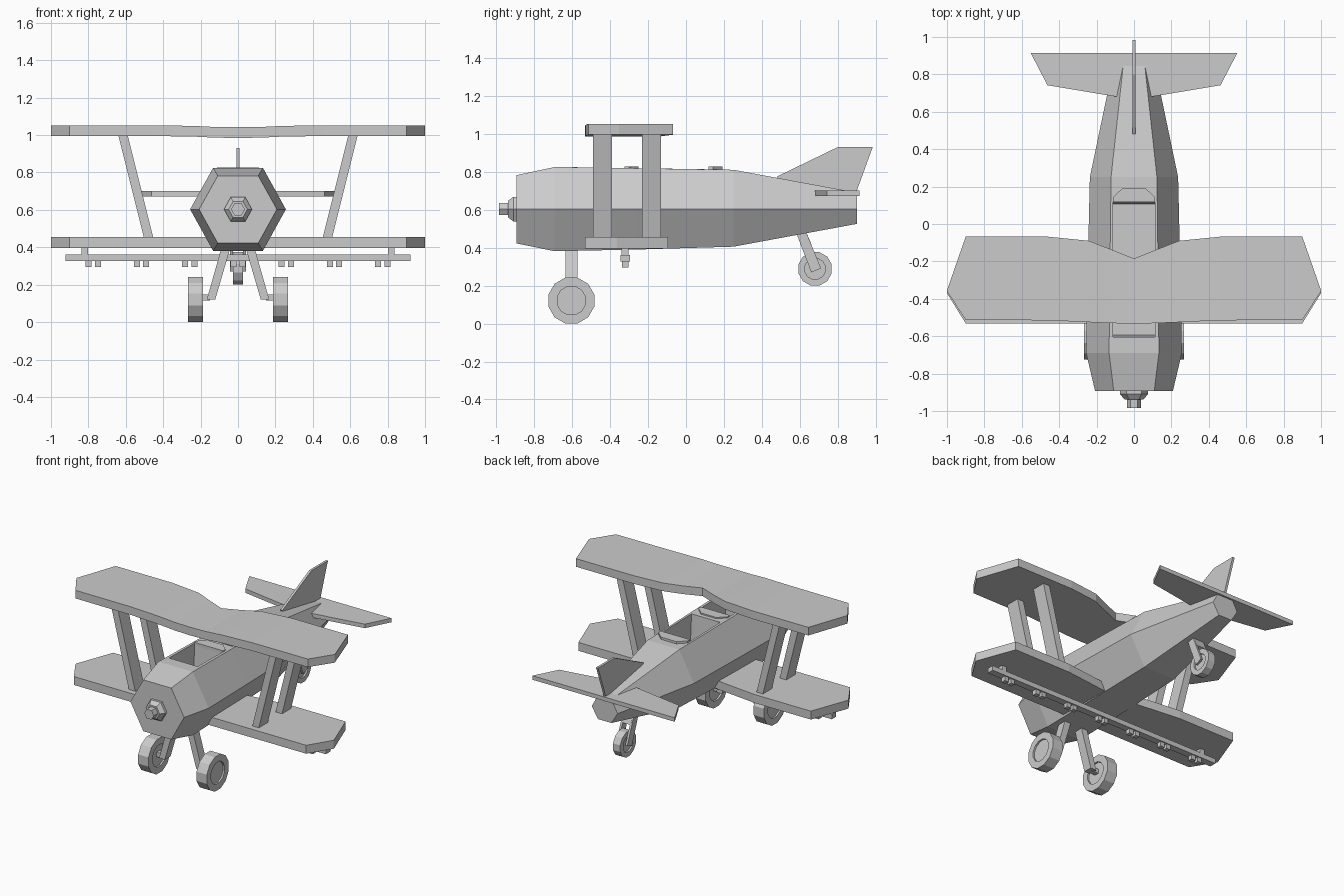
import bpy, bmesh, math
from mathutils import Matrix, Vector

if "Cube" in bpy.data.objects:
    bpy.data.objects.remove(bpy.data.objects["Cube"])

grey = bpy.data.materials.new("light grey")
grey.diffuse_color = (0.6, 0.6, 0.6, 1)
grey.use_nodes = True
grey.node_tree.nodes["Principled BSDF"].inputs["Base Color"].default_value = grey.diffuse_color


def finish(bm, name):
    bmesh.ops.recalc_face_normals(bm, faces=bm.faces)
    me = bpy.data.meshes.new(name)
    bm.to_mesh(me)
    bm.free()
    me.materials.append(grey)
    ob = bpy.data.objects.new(name, me)
    bpy.context.collection.objects.link(ob)
    return ob


def loft(bm, rings):
    """Skin a list of equal-length rings and cap both ends."""
    vs = [[bm.verts.new(p) for p in r] for r in rings]
    n = len(rings[0])
    faces = []
    for a, b in zip(vs, vs[1:]):
        for i in range(n):
            j = (i + 1) % n
            faces.append(bm.faces.new((a[i], a[j], b[j], b[i])))
    bm.faces.new(vs[0])
    bm.faces.new(vs[-1][::-1])
    return faces


def solid(name, rings):
    bm = bmesh.new()
    loft(bm, rings)
    return finish(bm, name)


def box(name, x0, x1, y0, y1, z0, z1):
    return solid(name, [[(x0, y0, z), (x1, y0, z), (x1, y1, z), (x0, y1, z)] for z in (z0, z1)])


def hexagon(y, hw, top, bot, mid=0.603):
    h = hw * 0.52
    return [(hw, y, mid), (h, y, top), (-h, y, top), (-hw, y, mid), (-h, y, bot), (h, y, bot)]


# fuselage: hexagonal loft with two open cockpits sunk in the top
bm = bmesh.new()
faces = loft(bm, [hexagon(-0.893, 0.208, 0.782, 0.422), hexagon(-0.69, 0.256, 0.825, 0.381),
                  hexagon(-0.26, 0.248, 0.818, 0.39), hexagon(0.25, 0.236, 0.81, 0.405),
                  hexagon(0.9, 0.10, 0.69, 0.525)])
for face, y0, y1 in ((faces[7], -0.605, -0.32), (faces[13], -0.22, 0.12)):
    mid_y = face.calc_center_median().y
    bmesh.ops.inset_region(bm, faces=[face], thickness=0.01)
    for v in face.verts:
        v.co = (math.copysign(0.111, v.co.x), y0 if v.co.y < mid_y else y1,
                0.8145 - 0.0158 * (y0 if v.co.y < mid_y else y1))
    pit = bmesh.ops.extrude_discrete_faces(bm, faces=[face])["faces"][0]
    mid_y = pit.calc_center_median().y
    for v in pit.verts:
        v.co.z = 0.62
        v.co.y += 0.012 if v.co.y < mid_y else -0.012
finish(bm, "fuselage")

# raised rims behind the cockpits
for name, y in (("front_cockpit_rim", -0.325), ("rear_cockpit_rim", 0.118)):
    outline = [(-0.113, y), (0.113, y), (0.113, y + 0.025), (0.06, y + 0.075),
               (-0.06, y + 0.075), (-0.113, y + 0.025)]
    solid(name, [[(a, b, z) for a, b in outline] for z in (0.805, 0.827)])

# propeller hub
solid("hub_flange", [hexagon(-0.885, 0.075, 0.668, 0.538), hexagon(-0.91, 0.075, 0.668, 0.538),
                     hexagon(-0.938, 0.05, 0.646, 0.56)])
solid("hub_shaft", [hexagon(-0.93, 0.037, 0.635, 0.571), hexagon(-0.984, 0.037, 0.635, 0.571)])


# wings: chord stations (x, front y, back y, height drop), mirrored
def wing(name, z0, z1, half):
    stations = [(-x, f, b, d) for x, f, b, d in half[::-1]] + half[1:]
    return solid(name, [[(x, f, z0 - d), (x, b, z0 - d), (x, b, z1 - d), (x, f, z1 - d)]
                        for x, f, b, d in stations])


wing("upper_wing", 0.995, 1.052,
     [(0, -0.533, -0.185, 0.01), (0.12, -0.53, -0.137, 0.009), (0.24, -0.525, -0.09, 0.003),
      (0.46, -0.515, -0.068, 0), (0.9, -0.513, -0.068, 0), (1.0, -0.36, -0.355, 0)])
wing("lower_wing", 0.396, 0.455,
     [(0, -0.531, -0.15, 0), (0.24, -0.531, -0.12, 0), (0.46, -0.531, -0.095, 0),
      (0.9, -0.531, -0.095, 0), (1.0, -0.37, -0.365, 0)])
wing("tailplane", 0.672, 0.70,
     [(0, 0.67, 0.913, 0), (0.09, 0.68, 0.913, 0), (0.463, 0.742, 0.913, 0), (0.55, 0.91, 0.913, 0)])

# tail fin
fin = [(0.48, 0.775), (0.80, 0.93), (0.984, 0.93), (0.90, 0.70), (0.85, 0.66), (0.5, 0.72)]
solid("tail_fin", [[(x, y, z) for y, z in fin] for x in (-0.008, 0.008)])


# wheels: twelve sided, with recessed hub faces
def wheel(name, x, y, z, r, hub, width):
    bm = bmesh.new()
    prof = [(hub, -width / 2 + 0.012), (hub, -width / 2), (r, -width / 2),
            (r, width / 2), (hub, width / 2), (hub, width / 2 - 0.012)]
    rings = []
    for rad, dx in prof:
        rings.append([(x + dx, y + rad * math.cos(a), z + rad * math.sin(a))
                      for a in (math.radians(15 + 30 * i) for i in range(12))])
    loft(bm, rings)
    return finish(bm, name)


for side, s in (("left", -1), ("right", 1)):
    # wing struts
    for end, y in (("front", -0.489), ("rear", -0.232)):
        solid(f"{side}_{end}_strut",
              [[(s * x0, y, z), (s * x1, y, z), (s * x1, y + 0.1, z), (s * x0, y + 0.1, z)]
               for x0, x1, z in ((0.45, 0.50, 0.44), (0.59, 0.64, 1.0))])
    # main landing gear
    solid(f"{side}_gear_leg",
          [[(s * x0, -0.635, z), (s * x1, -0.635, z), (s * x1, -0.572, z), (s * x0, -0.572, z)]
           for x0, x1, z in ((0.122, 0.167, 0.12), (0.037, 0.085, 0.41))])
    box(f"{side}_axle", *sorted((s * 0.15, s * 0.22)), -0.62, -0.588, 0.115, 0.147)
    wheel(f"{side}_wheel", s * 0.226, -0.604, 0.121, 0.125, 0.077, 0.08)
    # tail wheel fork prong
    solid(f"{side}_tail_fork",
          [[(s * 0.028, y0, z0), (s * 0.043, y0, z0), (s * 0.043, y1, z1), (s * 0.028, y1, z1)]
           for y0, z0, y1, z1 in ((0.66, 0.27, 0.712, 0.29), (0.58, 0.48, 0.63, 0.49))])
    # boom hanger
    box(f"{side}_boom_hanger", s * 0.82 - 0.018, s * 0.82 + 0.018, -0.34, -0.302, 0.35, 0.40)

# tail wheel and fork bridge
wheel("tail_wheel", 0, 0.68, 0.288, 0.091, 0.056, 0.056)
solid("tail_fork_bridge",
      [[(x, 0.612, 0.395), (x, 0.662, 0.415), (x, 0.63, 0.49), (x, 0.58, 0.48)] for x in (-0.035, 0.035)])

# spray boom under the lower wing, with paired nozzles
box("spray_boom", -0.922, 0.922, -0.345, -0.296, 0.327, 0.361)
for i in range(-3, 4):
    for d in (-0.025, 0.025):
        x = i * 0.258 + d
        box("nozzle", x - 0.016, x + 0.016, -0.336, -0.304, 0.295, 0.33)
